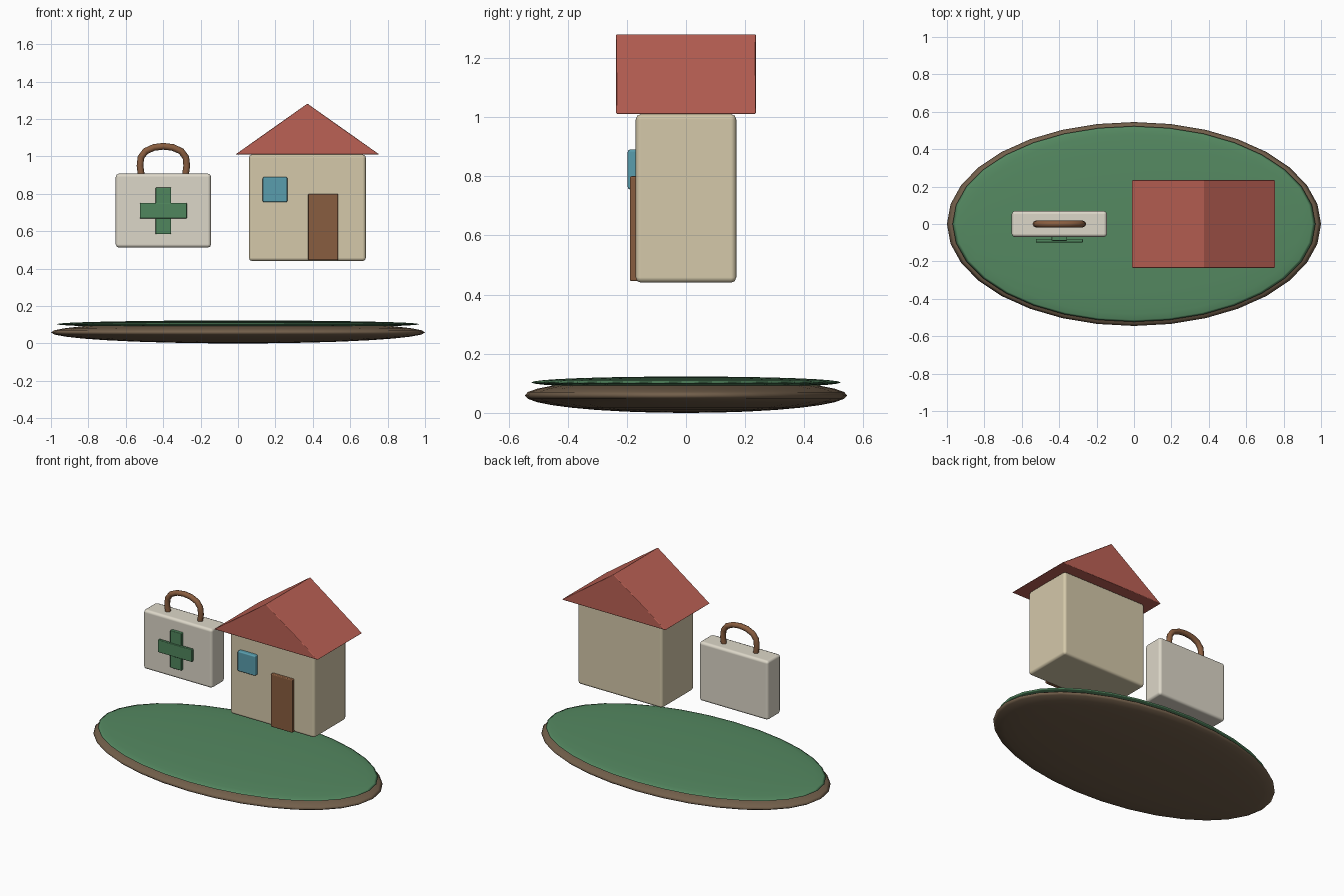
import bpy, bmesh, math

if "Cube" in bpy.data.objects:
    bpy.data.objects.remove(bpy.data.objects["Cube"])


def material(name, rgb):
    m = bpy.data.materials.new(name)
    m.diffuse_color = (*rgb, 1)
    m.use_nodes = True
    m.node_tree.nodes["Principled BSDF"].inputs["Base Color"].default_value = m.diffuse_color
    return m


SOIL = material("soil", (0.17, 0.115, 0.07))
GRASS = material("grass", (0.09, 0.25, 0.12))
WALL = material("wall", (0.66, 0.58, 0.40))
ROOF = material("roof_red", (0.50, 0.12, 0.09))
WOOD = material("wood", (0.25, 0.11, 0.05))
GLASS = material("glass", (0.10, 0.34, 0.42))
CASE = material("case", (0.72, 0.68, 0.58))
GREEN = material("cross_green", (0.08, 0.24, 0.11))


def finish(ob, mat, bevel=0.0, segments=2):
    ob.data.materials.append(mat)
    if bevel:
        mod = ob.modifiers.new("soft_edges", 'BEVEL')
        mod.width = bevel
        mod.segments = segments
    return ob


def from_bmesh(name, bm):
    bmesh.ops.recalc_face_normals(bm, faces=bm.faces)
    me = bpy.data.meshes.new(name)
    bm.to_mesh(me)
    bm.free()
    ob = bpy.data.objects.new(name, me)
    bpy.context.collection.objects.link(ob)
    return ob


def box(name, x, y, z, mat, bevel):
    """Box between (min, max) limits on each axis."""
    bm = bmesh.new()
    bmesh.ops.create_cube(bm, size=1)
    for v in bm.verts:
        for i, (a, b) in enumerate((x, y, z)):
            v.co[i] = (a + b) / 2 + v.co[i] * (b - a)
    return finish(from_bmesh(name, bm), mat, bevel)


def disc(name, radii, z, mat):
    """Flattened sphere."""
    bm = bmesh.new()
    bmesh.ops.create_uvsphere(bm, u_segments=32, v_segments=16, radius=1)
    bmesh.ops.scale(bm, vec=radii, verts=bm.verts)
    bmesh.ops.translate(bm, vec=(0, 0, z), verts=bm.verts)
    for f in bm.faces:
        f.smooth = True
    return finish(from_bmesh(name, bm), mat)


# Island base
disc("soil_base", (1.0, 0.545, 0.059), 0.059, SOIL)
disc("grass_top", (0.97, 0.523, 0.02), 0.103, GRASS)

# House
box("house_walls", (0.058, 0.684), (-0.17, 0.17), (0.44, 1.01), WALL, 0.018)
box("door", (0.375, 0.535), (-0.19, -0.16), (0.445, 0.80), WOOD, 0.006)
box("window", (0.132, 0.264), (-0.197, -0.16), (0.755, 0.89), GLASS, 0.008)

# Gable roof prism
bm = bmesh.new()
gable = [bm.verts.new(p) for p in
         ((-0.014, -0.236, 1.01), (0.756, -0.236, 1.01), (0.371, -0.236, 1.282))]
face = bm.faces.new(gable)
side = bmesh.ops.extrude_face_region(bm, geom=[face])["geom"]
bmesh.ops.translate(bm, vec=(0, 0.472, 0),
                    verts=[g for g in side if isinstance(g, bmesh.types.BMVert)])
finish(from_bmesh("roof", bm), ROOF, 0.004, 1)

# First aid case with a raised cross
box("case_body", (-0.654, -0.144), (-0.07, 0.07), (0.512, 0.908), CASE, 0.018)
box("cross_upright", (-0.441, -0.357), (-0.09, -0.062), (0.584, 0.834), GREEN, 0.005)
box("cross_bar", (-0.525, -0.273), (-0.099, -0.079), (0.668, 0.752), GREEN, 0.005)

# Case handle: swept tube along an arch
half = [(0.118, 0.90), (0.125, 0.95), (0.12, 0.995), (0.095, 1.028), (0.05, 1.048)]
path = [(-x, z) for x, z in half] + [(0, 1.054)] + half[::-1]
curve = bpy.data.curves.new("handle_path", 'CURVE')
curve.dimensions = '3D'
curve.bevel_depth = 0.018
curve.bevel_resolution = 2
curve.use_fill_caps = True
spline = curve.splines.new('POLY')
spline.points.add(len(path) - 1)
for pt, (x, z) in zip(spline.points, path):
    pt.co = (x - 0.399, 0, z, 1)
handle = bpy.data.objects.new("case_handle", curve)
bpy.context.collection.objects.link(handle)
finish(handle, WOOD)

# Smooth the softened edges, keep corners crisp
for ob in bpy.context.collection.objects:
    if ob.type == 'MESH' and "soft_edges" in ob.modifiers:
        ob.modifiers["soft_edges"].harden_normals = True
        for p in ob.data.polygons:
            p.use_smooth = True
